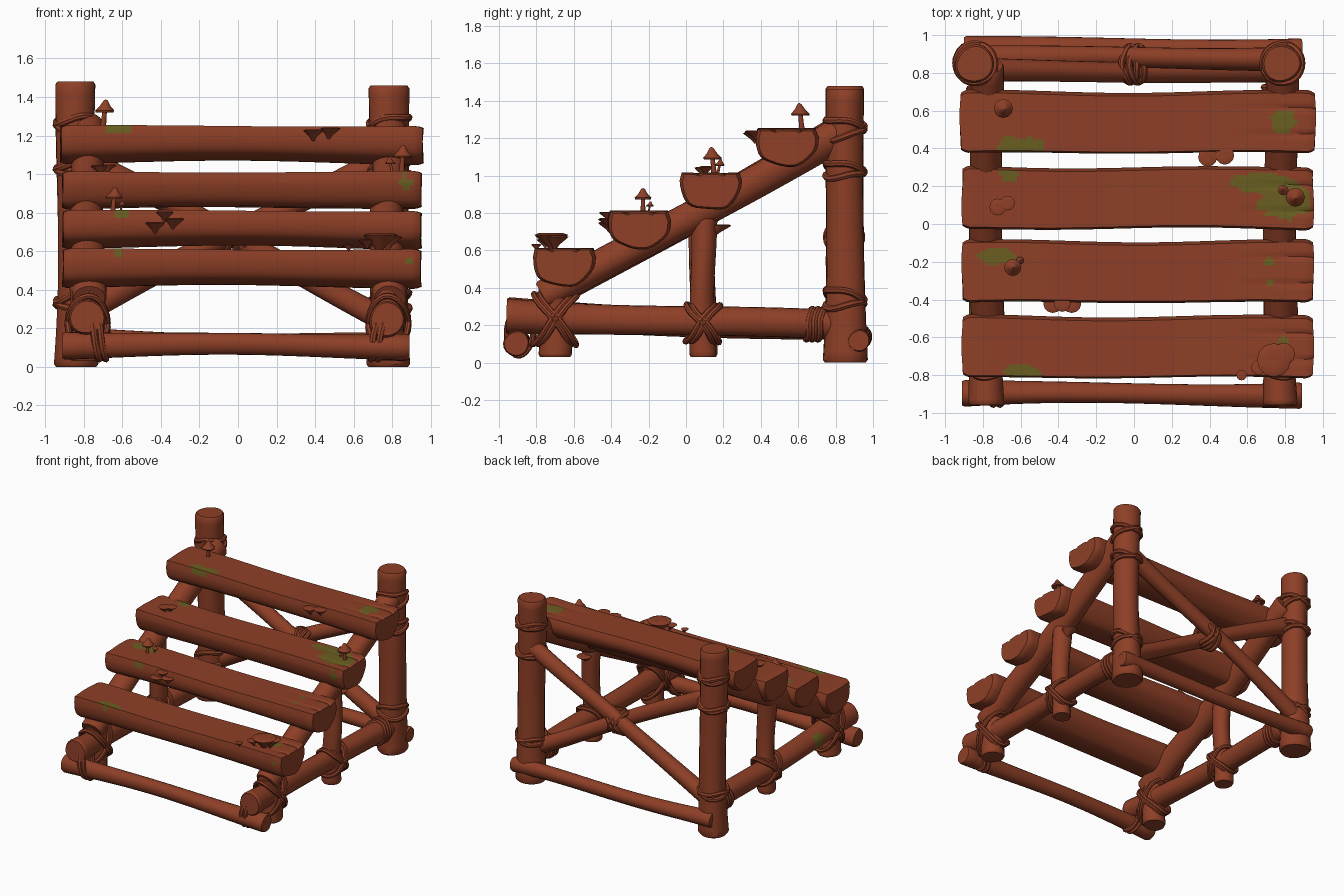
import bpy, bmesh, math, random
from mathutils import Vector as V

if "Cube" in bpy.data.objects:
    bpy.data.objects.remove(bpy.data.objects["Cube"])

random.seed(4)
TAU = math.tau


def material(name, rgb):
    m = bpy.data.materials.new(name)
    m.diffuse_color = (*rgb, 1)
    m.use_nodes = True
    m.node_tree.nodes["Principled BSDF"].inputs["Base Color"].default_value = m.diffuse_color
    return m


WOOD = material("red brown wood", (0.27, 0.05, 0.02))
MOSS = material("moss green", (0.145, 0.112, 0.015))

# moss spots: centre and half sizes
SPOTS = [((.79, .54, 1.25), (.065, .065, .03)), ((-.60, .41, 1.25), (.14, .05, .03)),
         ((-.66, .27, 1.02), (.055, .045, .03)), ((.66, .22, 1.02), (.16, .055, .03)),
         ((.80, .13, 1.02), (.15, .11, .03)), ((-.73, -.17, .82), (.10, .045, .03)),
         ((-.64, -.19, .82), (.05, .03, .03)), ((.72, -.20, .82), (.035, .022, .03)),
         ((.72, -.31, .82), (.025, .02, .03)), ((-.60, -.79, .62), (.10, .045, .03)),
         ((.79, -.64, .62), (.03, .05, .03)), ((.87, -.03, .96), (.04, .05, .035)),
         ((-.60, -.43, .79), (.05, .04, .03)), ((.80, .70, 1.19), (.06, .06, .035)),
         ((.89, -.82, .54), (.02, .04, .02)), ((-.88, -.45, .26), (.05, .07, .06))]


def mossy(p):
    wob = 1 + .18 * math.sin(p.x * 47 + p.y * 31) + .1 * math.sin(p.y * 83 - p.x * 20)
    return any(sum(((p[i] - c[i]) / s[i]) ** 2 for i in range(3)) < wob for c, s in SPOTS)


def loft(name, rings, loop=False, moss=False, angle=40):
    """Skin a list of equal point rings; cap the ends unless looped."""
    bm = bmesh.new()
    vs = [[bm.verts.new(p) for p in r] for r in rings]
    n, k = len(vs), len(vs[0])
    for i in range(n if loop else n - 1):
        a, b = vs[i], vs[(i + 1) % n]
        for j in range(k):
            bm.faces.new((a[j], a[(j + 1) % k], b[(j + 1) % k], b[j]))
    if not loop:
        bm.faces.new(vs[0][::-1])
        bm.faces.new(vs[-1])
    bmesh.ops.recalc_face_normals(bm, faces=bm.faces)
    for f in bm.faces:
        f.smooth = True
        if moss and len(f.verts) == 4 and mossy(f.calc_center_median()):
            f.material_index = 1
    me = bpy.data.meshes.new(name)
    bm.to_mesh(me)
    bm.free()
    me.materials.append(WOOD)
    me.materials.append(MOSS)
    me.set_sharp_from_angle(angle=math.radians(angle))
    ob = bpy.data.objects.new(name, me)
    bpy.context.collection.objects.link(ob)
    return ob


def log(name, a, b, r0, rm, r1, bend=.008, sides=20, n=24, moss=False):
    """Slightly crooked round log with softened ends."""
    a, b = V(a), V(b)
    d = (b - a).normalized()
    u = d.cross(V((1, 0, 0)) if abs(d.x) < .6 else V((0, 0, 1))).normalized()
    w = d.cross(u)
    p1, p2, p3 = (random.uniform(0, TAU) for _ in range(3))
    e = .015 / (b - a).length
    rings = []
    for t in [0, e] + [i / n for i in range(1, n)] + [1 - e, 1]:
        m = 4 * t * (1 - t)
        r = (r0 * (1 - t) + r1 * t) * (1 - m) + rm * m
        r *= .9 if t in (0, 1) else 1
        c = a.lerp(b, t) + (u * math.sin(p1 + 5 * t) + w * math.sin(p2 + 6 * t)) * bend
        ring = []
        for j in range(sides):
            q = TAU * j / sides
            s = r * (1 + .03 * math.sin(2 * q + p1 + 3 * t) + .025 * math.sin(3 * q + p3 - 4 * t))
            ring.append(c + (u * math.cos(q) + w * math.sin(q)) * s)
        rings.append(ring)
    return loft(name, rings, moss=moss)


def rope(name, c, u, v, r=.018):
    """Closed rope loop: ellipse with half axes u and v."""
    c, u, v = V(c), V(u), V(v)
    nrm = u.cross(v).normalized()
    rings = []
    for i in range(28):
        q = TAU * i / 28
        o = u * math.cos(q) + v * math.sin(q)
        k = c + o + nrm * .006 * math.sin(3 * q + c.x)
        rings.append([k + (o.normalized() * math.cos(TAU * j / 7) + nrm * math.sin(TAU * j / 7)) * r
                      for j in range(7)])
    loft(name, rings, loop=True)


def lathe(name, prof, c, tilt=(0, 0), s=1, sides=12):
    """Turned shape from (radius, height) points, leaned by tilt and scaled by s."""
    c = V(c)
    loft(name, [[c + s * V((r * math.cos(TAU * j / sides) + tilt[0] * z,
                            r * math.sin(TAU * j / sides) + tilt[1] * z, z))
                 for j in range(sides)] for r, z in prof], angle=35)


# treads: half logs, flat side up
def tread(k, y, z, x0, x1, w, h):
    ph = random.uniform(0, TAU)
    prof = [(-.46 + .92 * i / 20, 0) for i in range(21)]
    prof += [(.5 * math.copysign(abs(math.cos(q)) ** .8, math.cos(q)) * (1 + .03 * math.sin(3 * q + ph)),
              -.22 - .78 * abs(math.sin(q)) ** .9 * (1 + .04 * math.sin(5 * q + ph)))
             for q in (math.pi * i / 18 for i in range(19))]
    n = 96
    rings = []
    for i in range(-1, n + 2):
        t = min(max(i / n, 0), 1)
        s = .9 if i in (-1, n + 1) else .97 if i in (0, n) else 1
        x = x0 + .02 + (x1 - x0 - .04) * t + (-.02 if i < 0 else .02 if i > n else 0)
        thin = 1 - .08 * math.sin(math.pi * t) + .02 * math.sin(7 * t + ph)
        ring = []
        for a, b in prof:
            dz = .004 * math.sin(5 * t + ph)
            if b == 0 and x > .5:    # splits near the right end
                g = max(0, 1 - abs(a - .22) / .06) + max(0, 1 - abs(a + .2) / .06)
                dz -= .012 * g * (x - .5) / .45
            ring.append((x + .004 * math.sin(6 * a + ph) * (2 * t - 1),
                         y + a * w * (1 - .04 * math.sin(math.pi * t)) * s + .006 * math.sin(8 * t + ph),
                         z + (b * thin + .5) * h * s - .5 * h + dz))
        rings.append(ring)
    loft(f"tread_{k}", rings, moss=True, angle=32)


for k, row in enumerate([(-.655, .61, -.91, .95, .335, .20), (-.255, .81, -.91, .95, .335, .195),
                         (.135, 1.012, -.91, .95, .335, .20), (.535, 1.25, -.92, .96, .335, .195)]):
    tread(k + 1, *row)

for side, px, sx, top in (("left", -.84, -.78, 1.48), ("right", .785, .78, 1.46)):
    # uprights, slope beam and base rail
    log(f"{side}_back_post", (px, .85, 0), (px, .85, top), .118, .098, .103, .004)
    log(f"{side}_slope_beam", (sx, -.76, .345), (sx, .84, 1.235), .088, .086, .09)
    log(f"{side}_front_post", (sx, -.70, .03), (sx, -.70, .42), .088, .085, .088, .004)
    log(f"{side}_middle_post", (sx, .09, .03), (sx, .09, .78), .072, .066, .072)
    log(f"{side}_base_rail", (sx - .01, -.96, .25), (sx - .01, .80, .20), .094, .076, .08, n=60, moss=True)
    # post lashings
    for z, t in ((1.27, .02), (1.235, -.03), (1.04, .02), (1.01, -.015), (.35, .03), (.32, -.02)):
        rope(f"{side}_post_rope", (px, .85, z), (.104, 0, t), (0, .104, -t))
    # crossed lashings at the rail joints
    for y, z, a in ((-.70, .23, .135), (.09, .21, .10)):
        for g in (1, -1):
            for o in (-.015, .015):
                rope(f"{side}_cross_rope", (sx, y + o, z), (.104, 0, 0), (0, a * .75, g * a), .016)
    # rings binding the rail to the back post
    for y in (.66, .69, .72):
        rope(f"{side}_rail_rope", (sx - .01, y, .205), (.082, 0, 0), (0, .012, .082))
    # loops joining the front bar to the rail
    m = 1 if px > 0 else -1
    for o in (0, .035):
        rope(f"{side}_front_rope", (m * (.72 + o), -.885, .17), (0, .065, -.04), (m * .03, .03, .125))

# front bar, back bar and crossed back braces
log("front_bar", (-.91, -.90, .115), (.89, -.90, .11), .072, .055, .07)
log("back_bar", (-.90, .93, .14), (.89, .93, .11), .062, .052, .06)
log("back_brace_a", (-.84, .88, .27), (.785, .88, 1.10), .065, .056, .065)
log("back_brace_b", (.785, .81, .24), (-.84, .81, 1.10), .065, .056, .065)
for g in (1, -1):
    for o in (-.02, .02):
        rope("brace_rope", (o, .845, .67), (0, .095, 0), (.04 * g, 0, .08))

# mushrooms
CAP = [(.017, -.02), (.013, .04), (.012, .08), (.046, .075), (.05, .085), (.028, .108), (.012, .135), (.003, .142)]
for x, y, z, s, t in ((-.70, .62, 1.245, 1, (.1, -.1)), (.85, .15, 1.01, 1, (.05, -.1)),
                      (.80, .17, 1.01, .55, (-.2, .2)), (-.65, -.23, .805, .9, (.1, 0)),
                      (-.61, -.20, .805, .4, (.2, .2))):
    lathe("mushroom", CAP, (x, y, z), t, s)

# flaring shelf fungi on edges, tread tops and a middle post
FUNNEL = [(.006, -.06), (.02, -.035), (.05, -.006), (.056, .002), (.04, .008), (.004, .002)]
for x, y, z, s, t in ((.39, .355, 1.225, .9, (0, -.3)), (.48, .365, 1.235, .9, (.2, -.3)),
                      (-.43, -.42, .745, .9, (0, -.3)), (-.33, -.42, .765, .9, (.2, -.3)),
                      (-.38, -.42, .80, .8, (0, -.2)), (-.72, .09, 1.04, .8, (-.2, 0)),
                      (-.67, .11, 1.045, .7, (.3, .2)), (.74, -.72, .68, 1.6, (.1, -.1)),
                      (.66, -.76, .655, .7, (-.3, -.2)), (.79, -.69, .67, 1.1, (.2, .2)),
                      (.57, -.80, .63, .5, (-.2, 0)), (.78, .185, .73, 1, (0, .7))):
    lathe("shelf_fungus", FUNNEL, (x, y, z), t, s)
